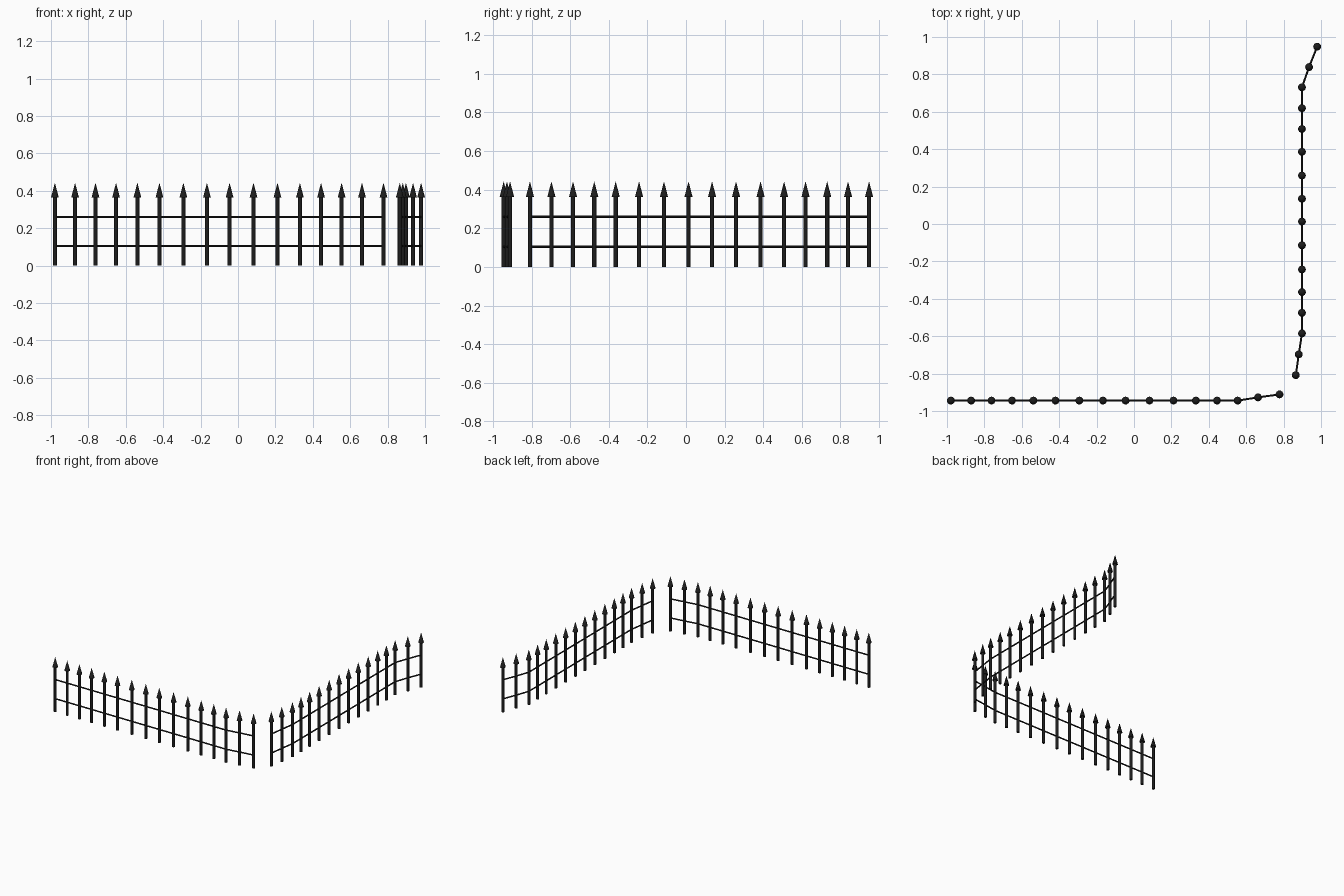
import bpy, bmesh
from mathutils import Matrix, Vector

if "Cube" in bpy.data.objects:
    bpy.data.objects.remove(bpy.data.objects["Cube"])

black = bpy.data.materials.new("black_iron")
black.diffuse_color = (0.012, 0.012, 0.012, 1)
black.use_nodes = True
black.node_tree.nodes["Principled BSDF"].inputs["Base Color"].default_value = black.diffuse_color

FRONT_X = [-.979, -.871, -.762, -.652, -.538, -.42, -.292, -.166, -.045,
           .083, .211, .331, .444, .554, .663, .778]
SIDE_Y = [-.808, -.697, -.585, -.475, -.364, -.243, -.114, .013, .135,
          .259, .386, .508, .619, .731, .839, .948]
front = [Vector((x, -.944, 0)) for x in FRONT_X]
front[-2].y, front[-1].y = -.927, -.911
side = [Vector((.898, y, 0)) for y in SIDE_Y]
for i, x in ((0, .865), (1, .881), (-2, .936), (-1, .979)):
    side[i].x = x


def make_object(name, bm):
    mesh = bpy.data.meshes.new(name)
    bm.to_mesh(mesh)
    bm.free()
    mesh.materials.append(black)
    obj = bpy.data.objects.new(name, mesh)
    bpy.context.collection.objects.link(obj)
    bpy.ops.object.select_all(action='DESELECT')
    obj.select_set(True)
    bpy.context.view_layer.objects.active = obj
    bpy.ops.object.shade_smooth_by_angle()


def cone(bm, a, b, r1, r2, sides):
    d = b - a
    rot = d.to_track_quat('Z', 'Y').to_matrix().to_4x4()
    bmesh.ops.create_cone(bm, cap_ends=True, segments=sides, radius1=r1, radius2=r2,
                          depth=d.length, matrix=Matrix.Translation((a + b) / 2) @ rot)


def up(p, z):
    return p + Vector((0, 0, z))


for label, points in (("front", front), ("side", side)):
    # Round uprights
    bm = bmesh.new()
    for p in points:
        cone(bm, p, up(p, .37), .011, .011, 16)
    make_object(label + "_posts", bm)

    # Pointed spear tips
    bm = bmesh.new()
    for p in points:
        cone(bm, up(p, .363), up(p, .443), .021, 0, 16)
    make_object(label + "_spear_tips", bm)

    # Two rails following the line of posts
    for name, z in (("lower", .105), ("upper", .26)):
        bm = bmesh.new()
        for a, b in zip(points, points[1:]):
            cone(bm, up(a, z), up(b, z), .0055, .0055, 10)
        make_object(f"{label}_{name}_rail", bm)
